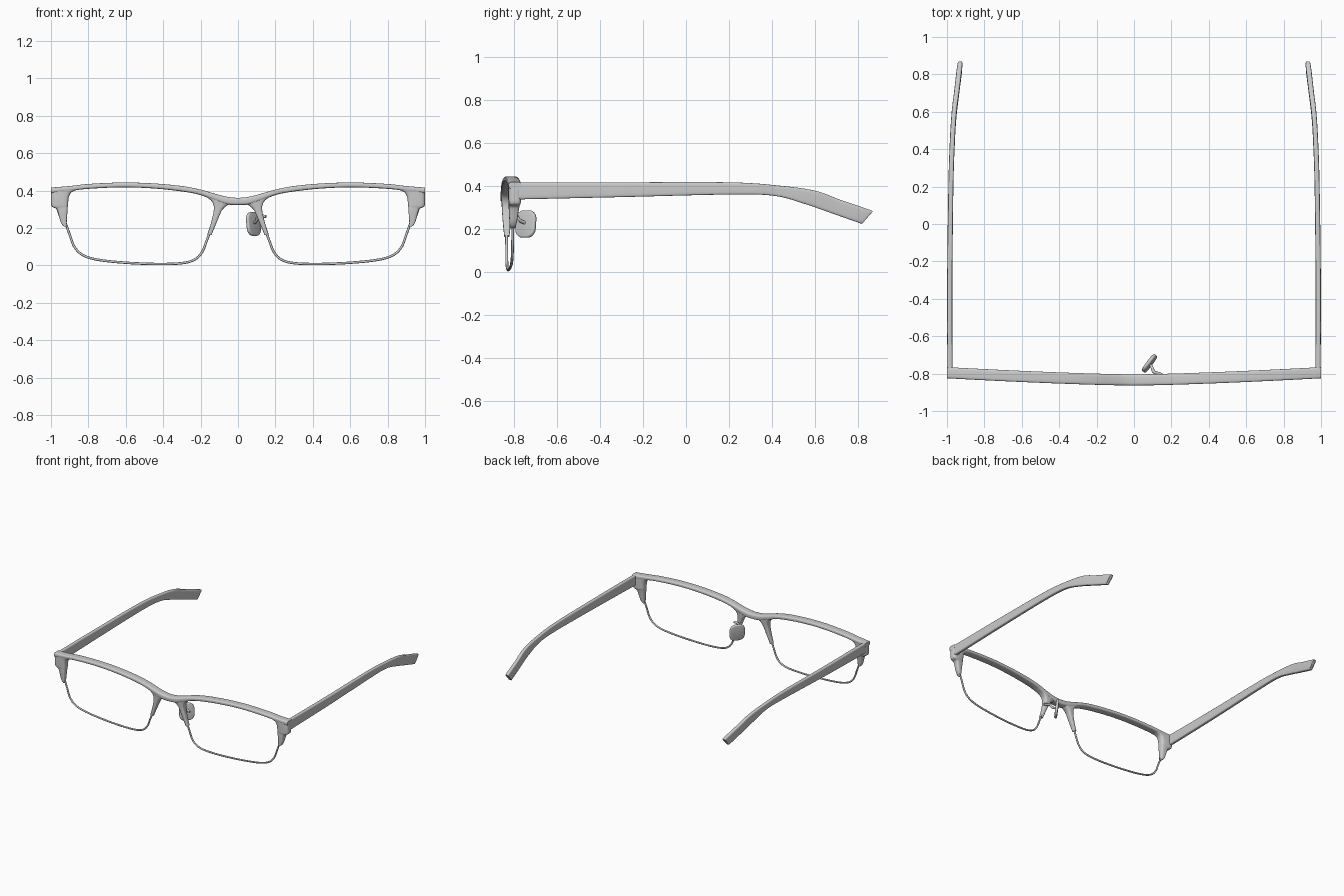
import bpy, bmesh
from math import cos, sin, pi, copysign
from mathutils import Vector, Matrix

if "Cube" in bpy.data.objects:
    bpy.data.objects.remove(bpy.data.objects["Cube"])


def front_y(x):
    """Front face of the gently wrapped frame."""
    return -0.864 + 0.039 * abs(x) ** 1.4


def spline(rows, steps):
    """Catmull-Rom interpolation through rows of numbers."""
    rows = [Vector(r) for r in rows]
    pts = [2 * rows[0] - rows[1]] + rows + [2 * rows[-1] - rows[-2]]
    out = []
    for a, b, c, d in zip(pts, pts[1:], pts[2:], pts[3:]):
        for k in range(steps):
            t = k / steps
            out.append(0.5 * (2 * b + (c - a) * t + (2 * a - 5 * b + 4 * c - d) * t * t
                              + (3 * b - a - 3 * c + d) * t ** 3))
    return out + [rows[-1]]


def finish(name, bm, mirror=False):
    bmesh.ops.recalc_face_normals(bm, faces=bm.faces)
    me = bpy.data.meshes.new(name)
    bm.to_mesh(me)
    bm.free()
    ob = bpy.data.objects.new(name, me)
    bpy.context.collection.objects.link(ob)
    bpy.ops.object.select_all(action='DESELECT')
    ob.select_set(True)
    bpy.context.view_layer.objects.active = ob
    bpy.ops.object.shade_smooth_by_angle(angle=0.7)
    if mirror:
        ob.modifiers.new("mirror", 'MIRROR')
    return ob


def loft(name, rows, axis, bent=False, mirror=True, steps=5, power=0.5, n=20):
    """Rounded-box sections; row = edge point, opposite edge point, thickness.
    If bent, the y values are offsets behind the wrapped front face."""
    axis = Vector(axis)
    bm = bmesh.new()
    rings = []
    for r in spline(rows, steps):
        p, q, w = Vector(r[0:3]), Vector(r[3:6]), r[6]
        ring = []
        for i in range(n):
            a = 2 * pi * (i + 0.5) / n
            u = copysign(abs(cos(a)) ** power, cos(a))
            v = copysign(abs(sin(a)) ** power, sin(a))
            co = (p + q) / 2 + (q - p) / 2 * u + axis * v * w / 2
            if bent:
                co.y += front_y(co.x)
            ring.append(bm.verts.new(co))
        rings.append(ring)
    for s, t in zip(rings, rings[1:]):
        for i in range(n):
            j = (i + 1) % n
            bm.faces.new((s[i], s[j], t[j], t[i]))
    bm.faces.new(rings[0])
    bm.faces.new(rings[-1])
    return finish(name, bm, mirror)


def tube(name, pts, radius):
    cu = bpy.data.curves.new(name, 'CURVE')
    cu.dimensions = '3D'
    cu.bevel_depth = radius
    cu.bevel_resolution = 2
    cu.use_fill_caps = True
    sp = cu.splines.new('POLY')
    sp.points.add(len(pts) - 1)
    for s, p in zip(sp.points, pts):
        s.co = (*p, 1)
    ob = bpy.data.objects.new(name, cu)
    bpy.context.collection.objects.link(ob)
    return ob


# Brow bar with bridge: x, bottom z, top z
half = [(0, .322, .361), (.06, .326, .367), (.12, .346, .382), (.2, .376, .405),
        (.3, .395, .424), (.45, .411, .438), (.62, .417, .443), (.8, .409, .435),
        (.9, .397, .424), (1, .385, .416)]
full = [(-x, b, t) for x, b, t in half[:0:-1]] + half
loft("brow_bar", [(x, .03, b, x, .03, t, .06) for x, b, t in full], (0, 1, 0),
     bent=True, mirror=False)

# Nose-side rim arms: lens edge x z, nose edge x z, centre depth, thickness
nose = [(.215, .381, .01, .34, .03, .055), (.158, .358, .055, .322, .03, .053),
        (.133, .328, .083, .297, .03, .05), (.13, .29, .098, .268, .029, .045),
        (.145, .225, .12, .215, .028, .035), (.163, .168, .142, .161, .028, .025)]
loft("nose_arm", [(a, y, b, c, y, d, w) for a, b, c, d, y, w in nose], (0, 1, 0), bent=True)

# Outer end pieces, stepping in to a short rim arm
end = [(.85, .407, .998, .414, .03, .058), (.89, .39, 1, .385, .03, .058),
       (.905, .36, 1, .35, .03, .058), (.908, .325, .997, .316, .03, .056),
       (.91, .312, .972, .302, .029, .05), (.912, .285, .962, .28, .027, .045),
       (.915, .24, .95, .236, .025, .036), (.917, .2, .938, .213, .023, .028)]
loft("end_piece", [(a, y, b, c, y, d, w) for a, b, c, d, y, w in end], (0, 1, 0), bent=True)

# Thin lower wire rims
wire = [(.15, .18), (.168, .13), (.19, .075), (.225, .035), (.29, .013), (.42, .007),
        (.6, .014), (.75, .03), (.83, .055), (.875, .1), (.9, .165), (.922, .225)]
for side, sx in (("left", -1), ("right", 1)):
    pts = [(sx * x, front_y(x) + .027 - .003 * x, z) for x, z in spline(wire, 6)]
    tube("wire_rim_" + side, pts, .0065)

# Temples: bottom edge point, top edge point, thickness
temple = [(.984, -.79, .335, .984, -.79, .415, .028), (.985, -.3, .346, .985, -.3, .415, .028),
          (.979, .2, .358, .979, .2, .415, .027), (.972, .41, .352, .972, .43, .4, .027),
          (.964, .55, .315, .962, .6, .376, .027), (.95, .68, .27, .947, .72, .333, .028),
          (.934, .805, .226, .931, .857, .286, .028), (.932, .818, .222, .929, .865, .277, .016)]
loft("temple", temple, (1, 0, 0), steps=6, power=.4)

# Single nose pad: rounded plate turned towards the nose
u = Vector((.6, .8, 0)).normalized()
v = Vector((-.15, 0, 1))
v = (v - u * v.dot(u)).normalized()
bm = bmesh.new()
bmesh.ops.create_cube(bm, size=1, matrix=Matrix.Diagonal((.112, .128, .02, 1)))
corners = [e for e in bm.edges if abs(e.verts[0].co.z - e.verts[1].co.z) > .01]
bmesh.ops.bevel(bm, geom=corners, offset=.042, segments=6, profile=.5, affect='EDGES')
rims = [e for e in bm.edges if abs(e.verts[0].co.z - e.verts[1].co.z) < .001]
bmesh.ops.bevel(bm, geom=rims, offset=.008, segments=3, profile=.5, affect='EDGES')
rot = Matrix((u, v, u.cross(v))).transposed().to_4x4()
bm.transform(Matrix.Translation((.083, -.745, .221)) @ rot)
finish("nose_pad", bm)

# Bent wire holding the pad
arm = [(.15, -.806, .26), (.125, -.797, .265), (.105, -.79, .262), (.1, -.775, .24), (.086, -.748, .225)]
tube("pad_arm", spline(arm, 5), .008)
